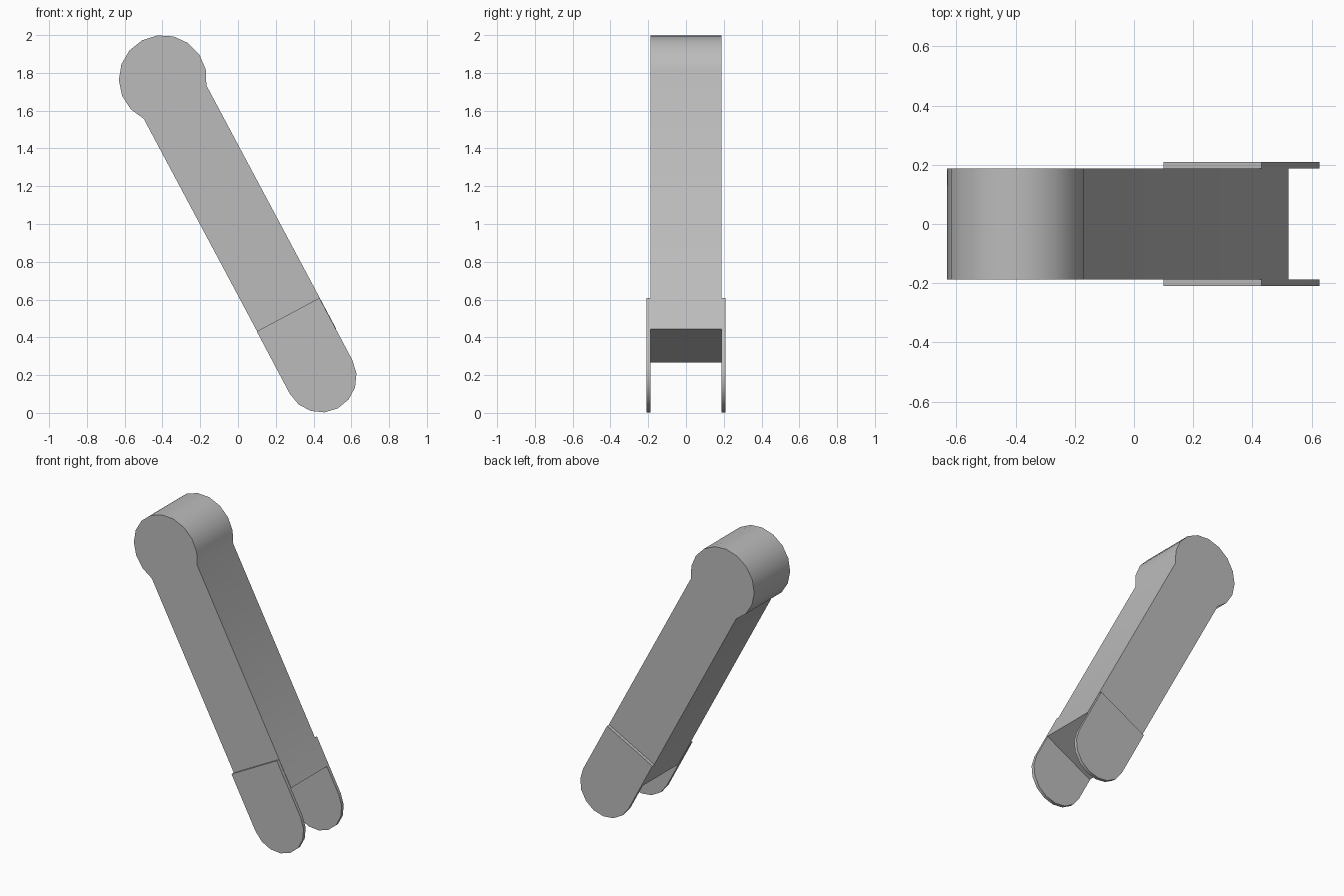
import bpy
import bmesh
from math import radians, asin, pi
from mathutils import Vector, Matrix

cube = bpy.data.objects.get("Cube")
if cube:
    bpy.data.objects.remove(cube, do_unlink=True)

TILT = radians(-61.9)      # direction of the arm, from the head down to the foot
HALF_WIDTH = 0.188
DEPTH = 0.188
PLATE = 0.022
HEAD = Vector((-0.398, 1.767))
HEAD_RADIUS = 0.233
FOOT = Vector((0.44, 0.19))

along = Matrix.Rotation(TILT, 2) @ Vector((1, 0))
across = Vector((-along.y, along.x))

grey = bpy.data.materials.new("grey")
grey.use_nodes = True
colour = (0.5, 0.5, 0.5, 1)
grey.diffuse_color = colour
grey.node_tree.nodes["Principled BSDF"].inputs["Base Color"].default_value = colour


def arc(centre, radius, start, end, steps):
    """Points of an arc, with angles measured from the arm direction."""
    return [centre + Matrix.Rotation(start + (end - start) * i / steps, 2) @ along * radius
            for i in range(steps + 1)]


def prism(name, outline, y0, y1):
    """Extrude an x-z outline from y0 to y1."""
    bm = bmesh.new()
    face = bm.faces.new([bm.verts.new((p.x, y0, p.y)) for p in outline])
    sweep = bmesh.ops.extrude_face_region(bm, geom=[face])["geom"]
    moved = [v for v in sweep if isinstance(v, bmesh.types.BMVert)]
    bmesh.ops.translate(bm, verts=moved, vec=(0, y1 - y0, 0))
    bmesh.ops.recalc_face_normals(bm, faces=bm.faces)
    mesh = bpy.data.meshes.new(name)
    bm.to_mesh(mesh)
    bm.free()
    mesh.materials.append(grey)
    obj = bpy.data.objects.new(name, mesh)
    bpy.context.collection.objects.link(obj)
    bpy.ops.object.select_all(action="DESELECT")
    bpy.context.view_layer.objects.active = obj
    obj.select_set(True)
    bpy.ops.object.shade_smooth_by_angle(angle=radians(30))


# Arm with a round head and a square lower end
neck = asin(HALF_WIDTH / HEAD_RADIUS)
arm_end = Vector((0.355, 0.355))
arm = arc(HEAD, HEAD_RADIUS, neck, 2 * pi - neck, 12)
arm += [arm_end - across * HALF_WIDTH, arm_end + across * HALF_WIDTH]
prism("arm", arm, -DEPTH, DEPTH)

# Two round-ended fork plates on the sides of the arm
plate_top = Vector((0.265, 0.52))
plate = arc(FOOT, HALF_WIDTH, -pi / 2, pi / 2, 8)
plate += [plate_top + across * HALF_WIDTH, plate_top - across * HALF_WIDTH]
for name, side in (("front_fork_plate", -1), ("back_fork_plate", 1)):
    prism(name, plate, side * DEPTH, side * (DEPTH + PLATE))
